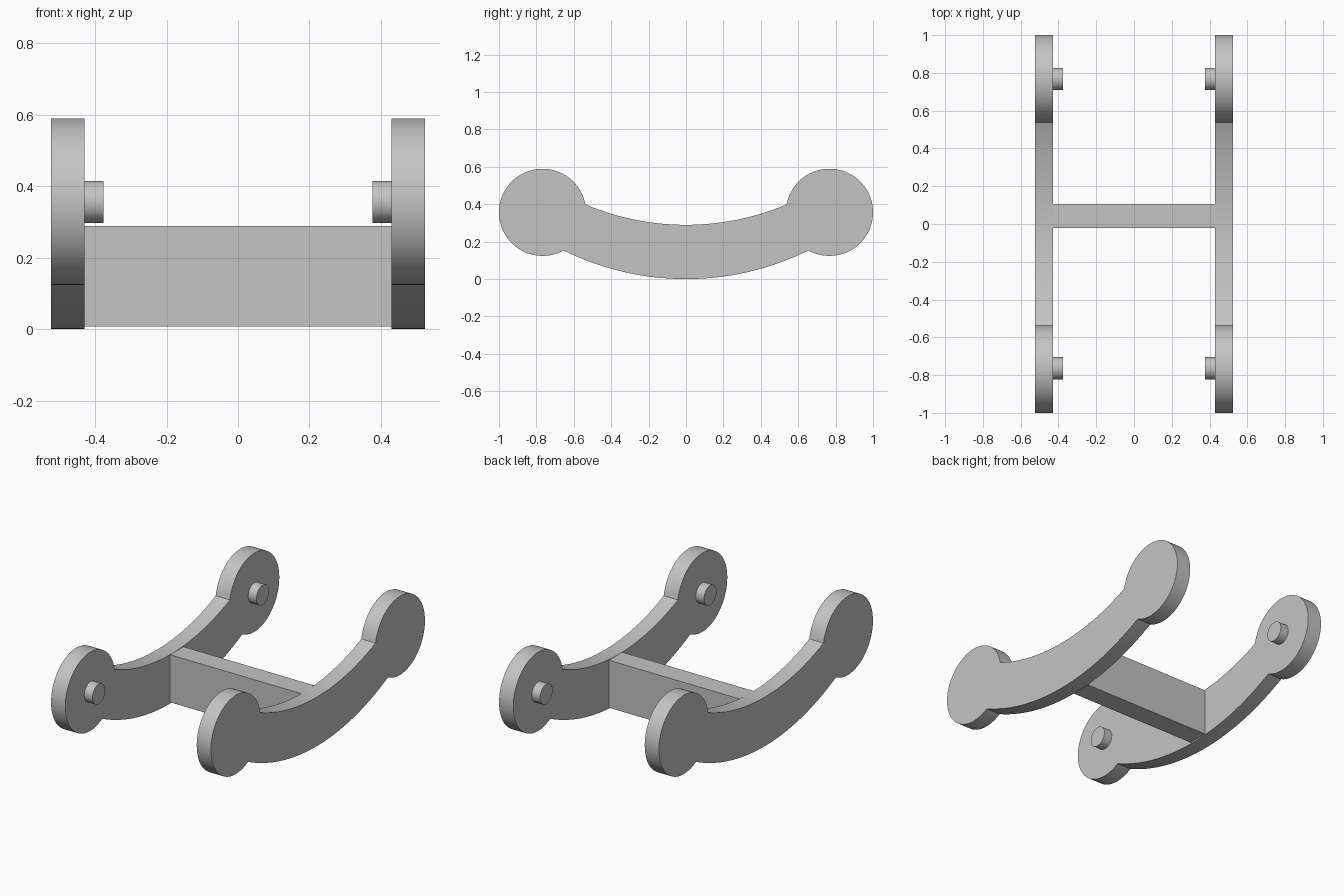
import bpy, bmesh
from math import sin, cos, pi, atan2, radians, sqrt

cube = bpy.data.objects.get("Cube")
if cube:
    bpy.data.objects.remove(cube, do_unlink=True)

grey = bpy.data.materials.new("plain grey")
grey.use_nodes = True
COLOUR = (0.55, 0.55, 0.55, 1)
grey.diffuse_color = COLOUR
grey.node_tree.nodes["Principled BSDF"].inputs["Base Color"].default_value = COLOUR

INNER, OUTER = 0.43, 0.523      # side plate thickness in x
DISC_Y, DISC_Z, DISC_R = 0.767, 0.357, 0.233


def extrude_x(name, outline, x0, x1):
    """Prism from a (y, z) outline, spanning x0 to x1."""
    bm = bmesh.new()
    face = bm.faces.new([bm.verts.new((x0, y, z)) for y, z in outline])
    top = bmesh.ops.extrude_face_region(bm, geom=[face])["geom"]
    moved = [v for v in top if isinstance(v, bmesh.types.BMVert)]
    bmesh.ops.translate(bm, verts=moved, vec=(x1 - x0, 0, 0))
    bmesh.ops.recalc_face_normals(bm, faces=bm.faces)
    mesh = bpy.data.meshes.new(name)
    bm.to_mesh(mesh)
    bm.free()
    mesh.materials.append(grey)
    obj = bpy.data.objects.new(name, mesh)
    bpy.context.collection.objects.link(obj)
    bpy.ops.object.select_all(action="DESELECT")
    obj.select_set(True)
    bpy.context.view_layer.objects.active = obj
    bpy.ops.object.shade_smooth_by_angle(angle=radians(25))
    return obj


def circle(cy, cz, r, a0, a1, n):
    return [(cy + r * cos(a0 + (a1 - a0) * i / n),
             cz + r * sin(a0 + (a1 - a0) * i / n)) for i in range(n + 1)]


def sag(y, low, radius):
    """Height of an upward-curving arc with its lowest point at y = 0."""
    return low + radius - sqrt(radius ** 2 - y ** 2)


def plate_outline():
    upper_y, lower_y, n = 0.54, 0.655, 32
    upper = [(upper_y * (1 - 2 * i / n), 0) for i in range(1, n)]
    upper = [(y, sag(y, 0.29, 1.38)) for y, _ in upper]
    lower = [(lower_y * (2 * i / n - 1), 0) for i in range(1, n)]
    lower = [(y, sag(y, 0.0, 1.475)) for y, _ in lower]
    a0 = atan2(0.153 - DISC_Z, lower_y - DISC_Y)
    a1 = atan2(0.40 - DISC_Z, upper_y - DISC_Y)
    right = circle(DISC_Y, DISC_Z, DISC_R, a0, a1, 56)
    left = [(-y, z) for y, z in reversed(right)]
    return right + upper + left + lower


# Curved side plates with round ends, and the pegs on their inner faces
for side, s in (("left", 1), ("right", -1)):
    extrude_x(side + "_side_plate", plate_outline(), s * INNER, s * OUTER)
    for end, y in (("front", -0.764), ("back", 0.768)):
        peg = circle(y, 0.356, 0.059, 0, 2 * pi, 32)[:-1]
        extrude_x(f"{end}_{side}_peg", peg, s * 0.376, s * INNER)

# Crossbar joining the plates
bar = [(-0.02, 0.008), (0.105, 0.008), (0.105, 0.289), (-0.02, 0.289)]
extrude_x("crossbar", bar, -INNER, INNER)
